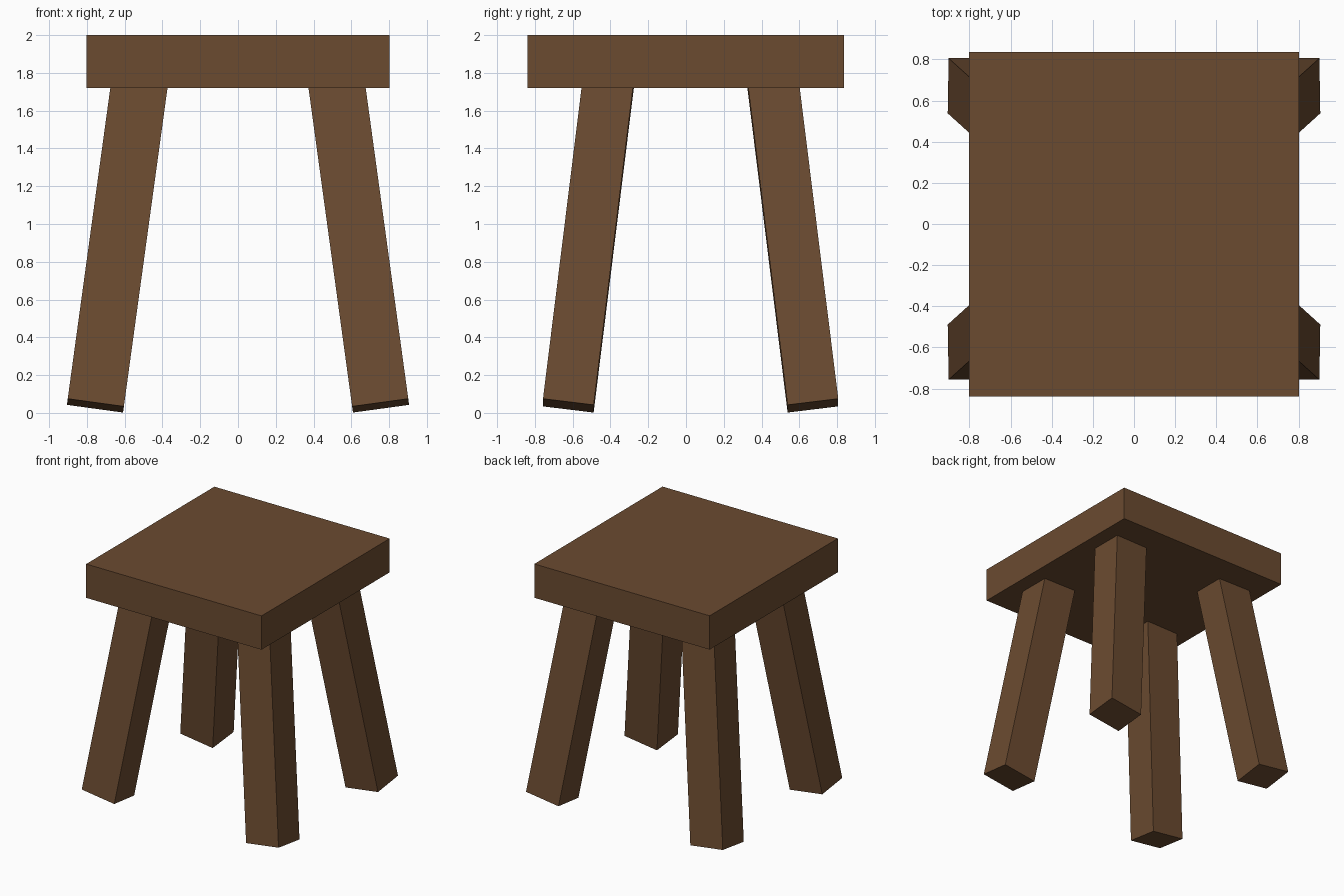
import bpy
from math import radians
from mathutils import Euler, Matrix, Vector

if "Cube" in bpy.data.objects:
    bpy.data.objects.remove(bpy.data.objects["Cube"])

wood = bpy.data.materials.new("brown_wood")
wood.diffuse_color = (0.147, 0.07, 0.03, 1)
wood.use_nodes = True
wood.node_tree.nodes["Principled BSDF"].inputs["Base Color"].default_value = wood.diffuse_color


def box(name, size, centre, rotation=(0, 0, 0)):
    bpy.ops.mesh.primitive_cube_add(size=1, location=centre, rotation=rotation)
    obj = bpy.context.object
    obj.name = name
    obj.scale = size
    bpy.ops.object.transform_apply(location=False, rotation=False, scale=True)
    obj.data.materials.append(wood)
    return obj


# Thick seat slab
box("seat", (1.606, 1.677, 0.28), (0, -0.001, 1.86))

# Splayed square legs, with their tops sunk into the seat
LENGTH = 1.82
for row, sy, foot_y in (("front", -1, -0.623), ("back", 1, 0.672)):
    for side, sx in (("left", -1), ("right", 1)):
        rot = Euler((radians(7 * sy), radians(-7.8 * sx), 0))
        axis = rot.to_matrix() @ Vector((0, 0, 1))
        foot = Vector((0.755 * sx, foot_y, 0.0385))
        box(f"{row}_{side}_leg", (0.30, 0.27, LENGTH),
            foot + axis * LENGTH / 2, rot)
